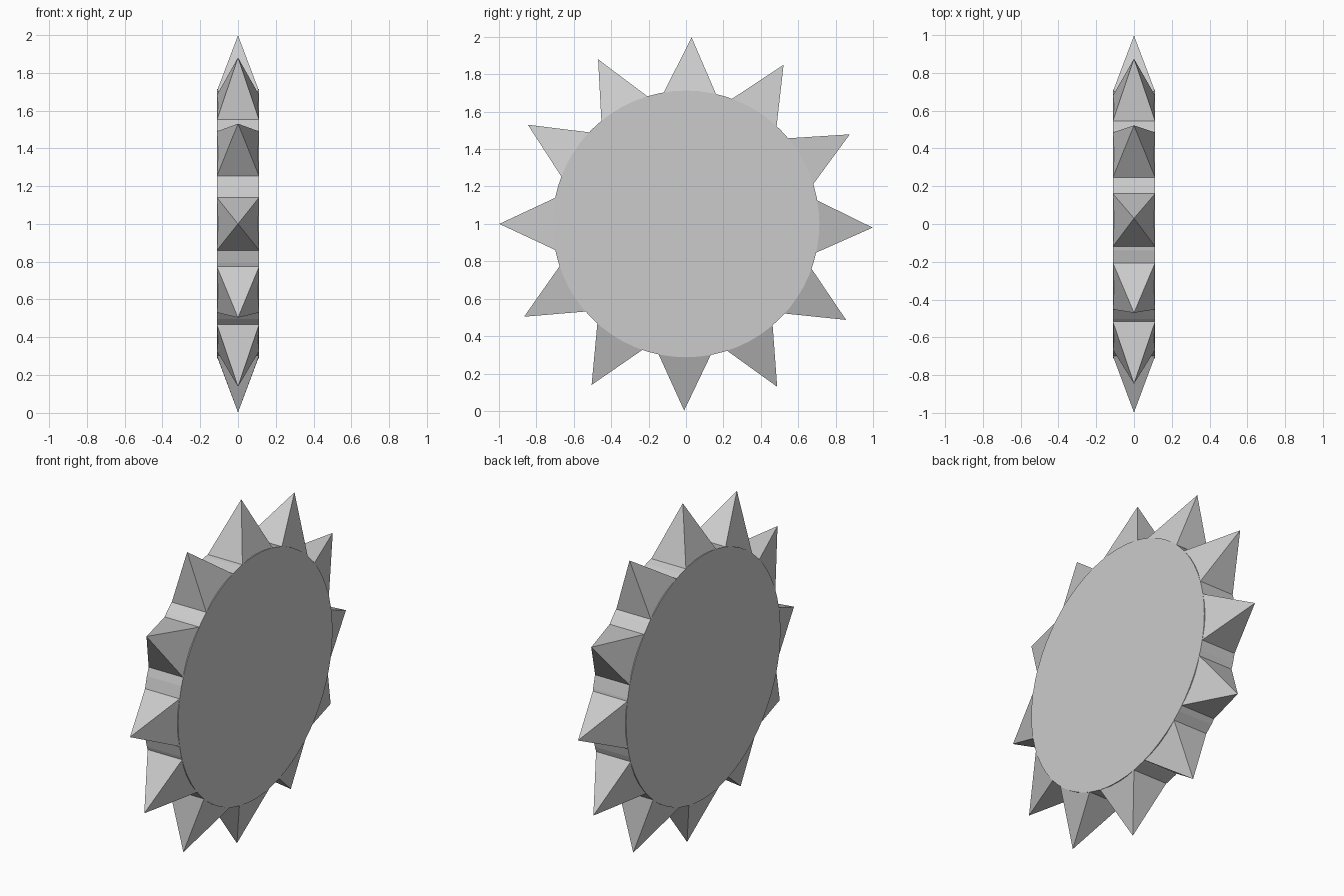
import bpy, bmesh, math
from mathutils import Matrix, Vector

if "Cube" in bpy.data.objects:
    bpy.data.objects.remove(bpy.data.objects["Cube"])

CENTRE = Vector((0, 0, 1))
HALF_THICK = 0.112
DISC_RADIUS = 0.713
BASE_RADIUS = 0.698   # spike bases sink slightly into the rim
BASE_HALF = 0.14
TIP_RADIUS = 0.998
SPIKES = 12
STEP = math.radians(29.81)

grey = bpy.data.materials.new("light_grey")
grey.use_nodes = True
colour = (0.6, 0.6, 0.6, 1)
grey.diffuse_color = colour
grey.node_tree.nodes["Principled BSDF"].inputs["Base Color"].default_value = colour


def make_object(name, bm):
    bmesh.ops.recalc_face_normals(bm, faces=bm.faces)
    mesh = bpy.data.meshes.new(name)
    bm.to_mesh(mesh)
    bm.free()
    mesh.materials.append(grey)
    obj = bpy.data.objects.new(name, mesh)
    bpy.context.collection.objects.link(obj)
    return obj


# Round disc lying across the x axis
bm = bmesh.new()
bmesh.ops.create_cone(
    bm, cap_ends=True, segments=64, radius1=DISC_RADIUS, radius2=DISC_RADIUS,
    depth=2 * HALF_THICK,
    matrix=Matrix.Translation(CENTRE) @ Matrix.Rotation(math.pi / 2, 4, "Y"))
make_object("disc", bm)

# Ring of four-sided spikes, starting at the front
for i in range(SPIKES):
    angle = math.pi + i * STEP
    out = Vector((0, math.cos(angle), math.sin(angle)))
    side = Vector((0, -out.z, out.y)) * BASE_HALF
    across = Vector((HALF_THICK, 0, 0))
    root = CENTRE + out * BASE_RADIUS
    bm = bmesh.new()
    base = [bm.verts.new(root + across * a + side * s)
            for a, s in ((1, 1), (-1, 1), (-1, -1), (1, -1))]
    tip = bm.verts.new(CENTRE + out * TIP_RADIUS)
    bm.faces.new(base)
    for j in range(4):
        bm.faces.new((base[j], base[(j + 1) % 4], tip))
    make_object(f"spike_{i + 1}", bm)
